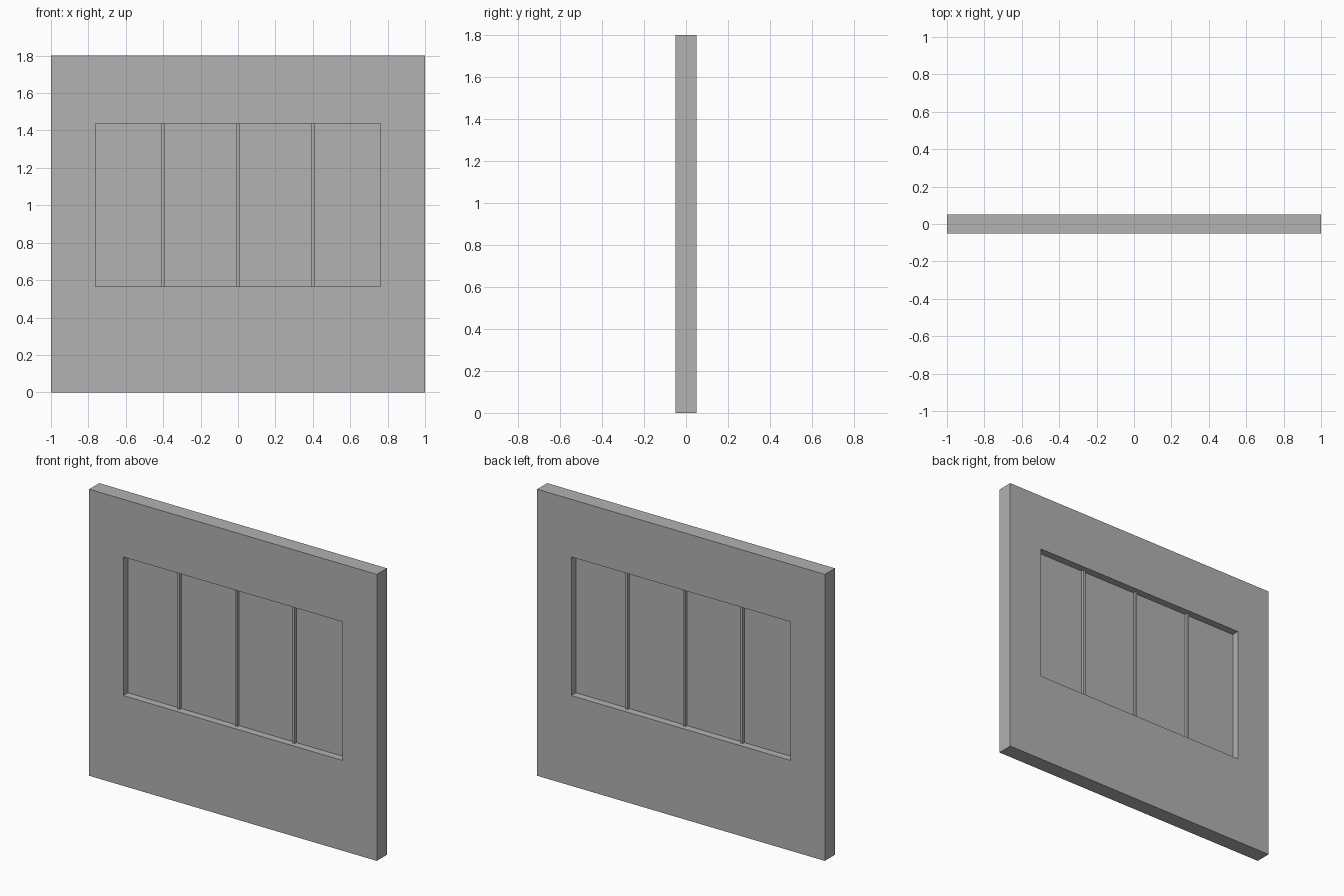
import bpy
import bmesh

cube = bpy.data.objects.get("Cube")
if cube:
    bpy.data.objects.remove(cube, do_unlink=True)

WIDTH, HEIGHT, DEPTH = 2.0, 1.8, 0.1
HOLE_X, HOLE_LOW, HOLE_HIGH = 0.762, 0.567, 1.438

grey = bpy.data.materials.new("plain grey")
grey.use_nodes = True
colour = (0.445, 0.445, 0.445, 1)
grey.diffuse_color = colour
grey.node_tree.nodes["Principled BSDF"].inputs["Base Color"].default_value = colour


def add_object(name, bm):
    bmesh.ops.recalc_face_normals(bm, faces=bm.faces)
    mesh = bpy.data.meshes.new(name)
    bm.to_mesh(mesh)
    bm.free()
    mesh.materials.append(grey)
    obj = bpy.data.objects.new(name, mesh)
    bpy.context.collection.objects.link(obj)
    return obj


def rectangle(bm, half_x, low, high, y):
    corners = ((-half_x, low), (half_x, low), (half_x, high), (-half_x, high))
    return [bm.verts.new((x, y, z)) for x, z in corners]


def add_box(name, x, width, depth):
    """Box filling the height of the opening, centred in the wall."""
    bm = bmesh.new()
    bmesh.ops.create_cube(bm, size=1)
    bmesh.ops.scale(bm, vec=(width, depth, HOLE_HIGH - HOLE_LOW), verts=bm.verts)
    bmesh.ops.translate(bm, vec=(x, 0, (HOLE_LOW + HOLE_HIGH) / 2), verts=bm.verts)
    return add_object(name, bm)


# Wall: a flat ring around the opening, extruded through its thickness
bm = bmesh.new()
outer = rectangle(bm, WIDTH / 2, 0, HEIGHT, -DEPTH / 2)
inner = rectangle(bm, HOLE_X, HOLE_LOW, HOLE_HIGH, -DEPTH / 2)
for i in range(4):
    j = (i + 1) % 4
    bm.faces.new((outer[i], outer[j], inner[j], inner[i]))
ring = bmesh.ops.extrude_face_region(bm, geom=bm.faces[:], use_keep_orig=True)
moved = [v for v in ring["geom"] if isinstance(v, bmesh.types.BMVert)]
bmesh.ops.translate(bm, vec=(0, DEPTH, 0), verts=moved)
add_object("wall", bm)

# Window pane in the middle of the opening
add_box("window_pane", 0, HOLE_X * 2, 0.006)

# Upright bars standing proud of the pane on both sides
for name, x in (("right", -0.4), ("middle", 0), ("left", 0.4)):
    add_box(name + "_window_bar", x, 0.016, 0.04)
